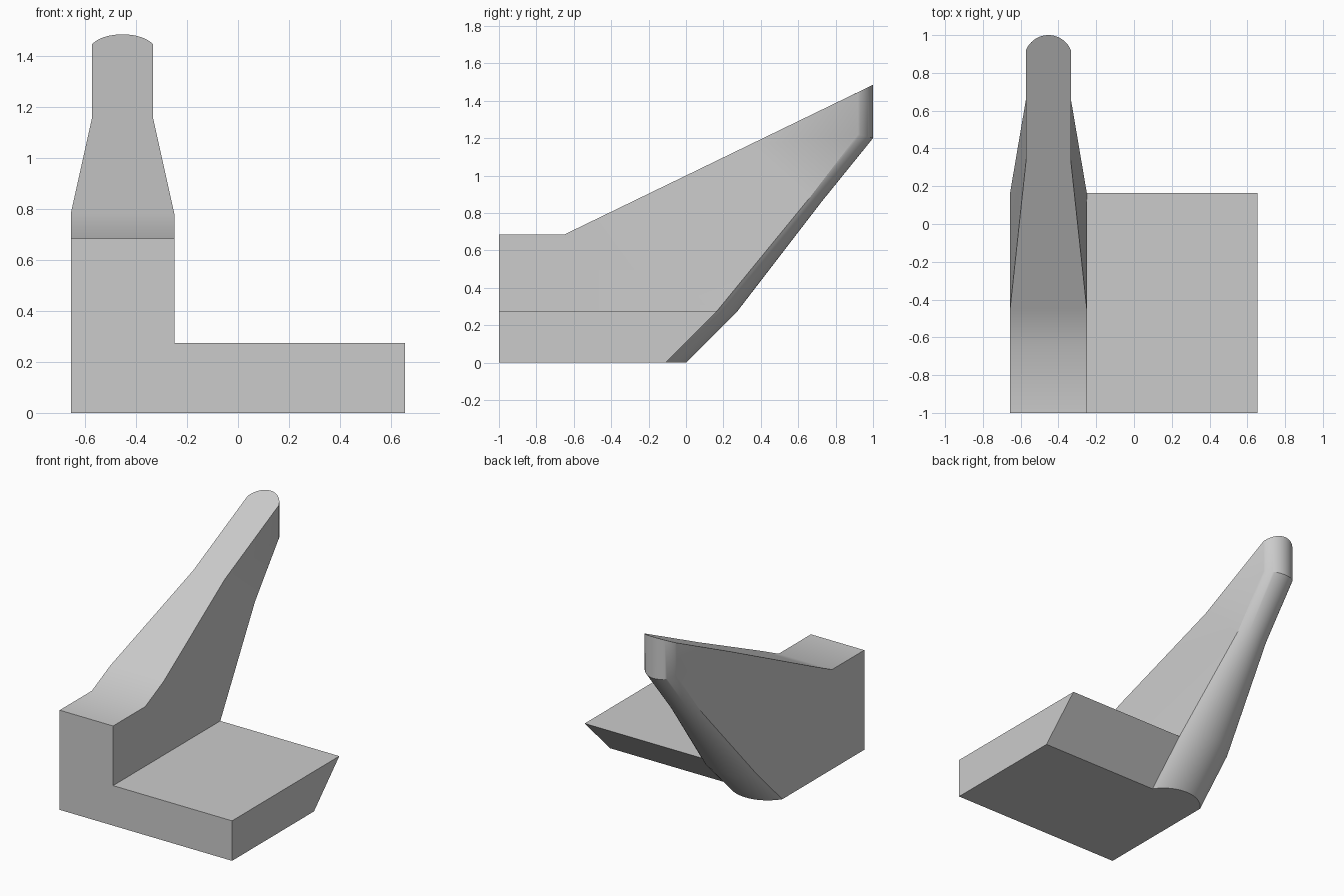
import bpy, bmesh, math

cube = bpy.data.objects.get("Cube")
if cube:
    bpy.data.objects.remove(cube, do_unlink=True)

CENTRE = -0.453          # middle of the arm in x
WIDE, SLIM = 0.203, 0.119  # half widths of the arm
BASE_END = 0.655
SEGMENTS = 24

bm = bmesh.new()


def pair(half, y, z):
    """Right and left corner of the arm at one profile point."""
    return [bm.verts.new((CENTRE + s * half, y, z)) for s in (-1, 1)]


def back_arc(half, edge, crown):
    """Rounded back from the right edge over the crown to the left edge."""
    bulge = crown[0] - edge[0]
    radius = (half * half + bulge * bulge) / (2 * bulge)
    sweep = math.asin(half / radius)
    ring = []
    for i in range(SEGMENTS + 1):
        a = sweep * (2 * i / SEGMENTS - 1)
        t = 1 - radius * (1 - math.cos(a)) / bulge
        ring.append(bm.verts.new((CENTRE + radius * math.sin(a),
                                  edge[0] + bulge * t,
                                  edge[1] + (crown[1] - edge[1]) * t)))
    return ring


# Front and upper corners of the arm
foot = pair(WIDE, -1, 0)
step = pair(WIDE, -1, 0.685)
bend = pair(WIDE, -0.65, 0.685)
taper = pair(WIDE, -0.45, 0.782)
neck = pair(SLIM, 0.33, 1.16)

# Rounded back, from the ground up to the tip
rings = [back_arc(WIDE, (-0.11, 0), (0, 0)),
         back_arc(WIDE, (0.165, 0.275), (0.275, 0.275)),
         back_arc(SLIM, (0.66, 0.88), (0.725, 0.86)),
         back_arc(SLIM, (0.92, 1.22), (1, 1.2)),
         back_arc(SLIM, (0.92, 1.446), (1, 1.485))]
ground, low, mid, high, tip = rings
for a, b in zip(rings, rings[1:]):
    for i in range(SEGMENTS):
        bm.faces.new((a[i], a[i + 1], b[i + 1], b[i]))

# Sloping top of the arm
for a, b in ((step, bend), (bend, taper), (taper, neck)):
    bm.faces.new((a[0], a[1], b[1], b[0]))
bm.faces.new([neck[0]] + tip + [neck[1]])

# Base plate corners
inner = bm.verts.new((CENTRE + WIDE, -1, 0.275))
end = [bm.verts.new((BASE_END, y, z)) for y, z in
       ((-1, 0), (-1, 0.275), (0.165, 0.275), (-0.11, 0))]

# Side walls of the arm
for s in (0, 1):
    k = -s
    bm.faces.new((taper[s], neck[s], mid[k], low[k]))
    bm.faces.new((neck[s], tip[k], high[k], mid[k]))
bm.faces.new((foot[0], step[0], bend[0], taper[0], low[0], ground[0]))
bm.faces.new((inner, step[1], bend[1], taper[1], low[-1]))

# Base plate, front and underside
bm.faces.new((foot[0], end[0], end[1], inner, step[1], step[0]))
bm.faces.new((inner, end[1], end[2], low[-1]))
bm.faces.new((low[-1], end[2], end[3], ground[-1]))
bm.faces.new(end)
bm.faces.new([foot[0]] + ground + [end[3], end[0]])
# Unused corner lies inside the flat front-bottom edge
bm.verts.remove(foot[1])

bmesh.ops.recalc_face_normals(bm, faces=bm.faces)
mesh = bpy.data.meshes.new("base_with_arm")
bm.to_mesh(mesh)
bm.free()
body = bpy.data.objects.new("base_with_arm", mesh)
bpy.context.collection.objects.link(body)

# Plain grey finish
grey = bpy.data.materials.new("plain_grey")
grey.use_nodes = True
colour = (0.6, 0.6, 0.6, 1)
grey.diffuse_color = colour
grey.node_tree.nodes["Principled BSDF"].inputs["Base Color"].default_value = colour
mesh.materials.append(grey)

bpy.ops.object.select_all(action="DESELECT")
body.select_set(True)
bpy.context.view_layer.objects.active = body
bpy.ops.object.shade_smooth_by_angle(angle=math.radians(30))
